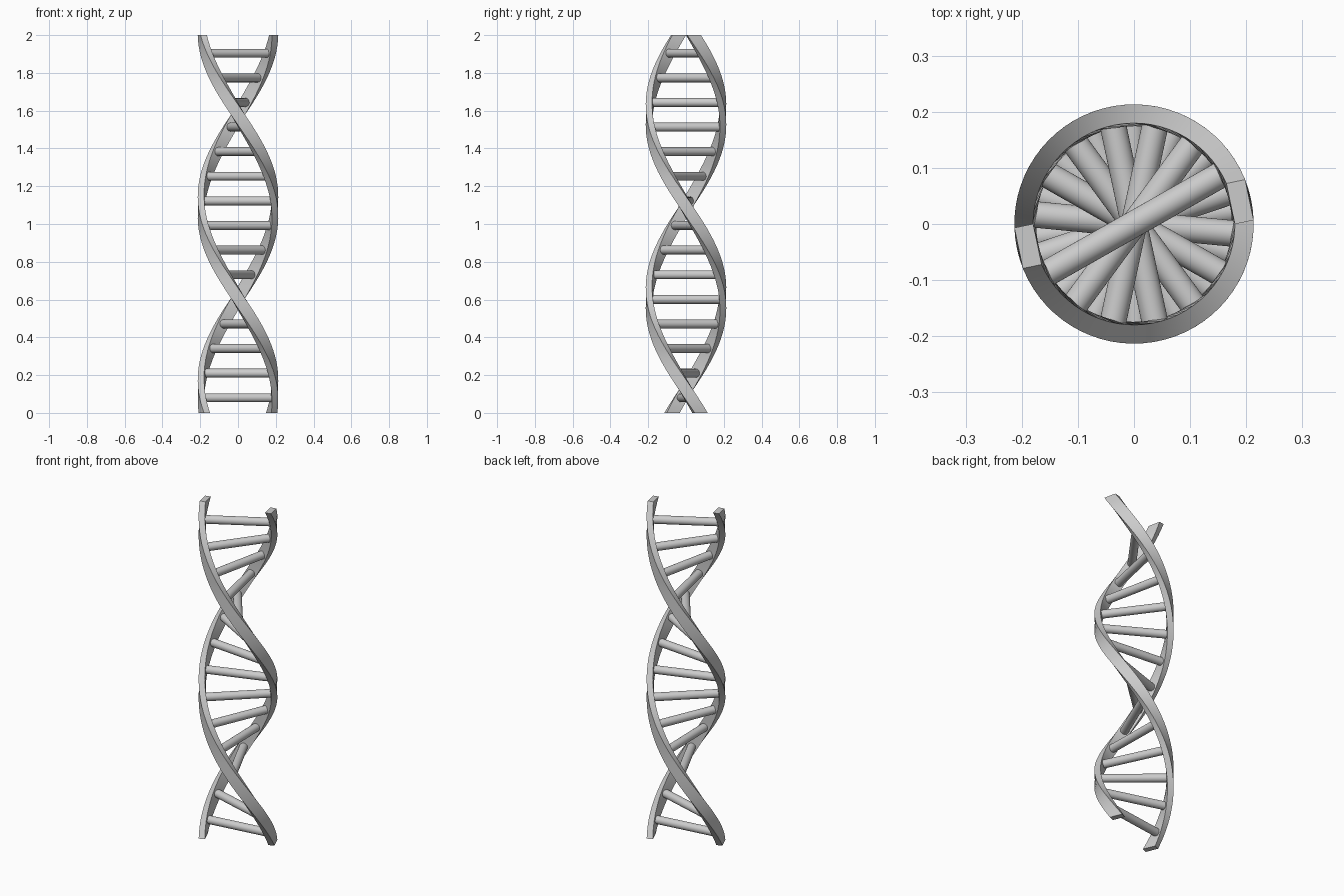
import bpy, bmesh
from math import cos, sin, radians
from mathutils import Vector, Matrix

if "Cube" in bpy.data.objects:
    bpy.data.objects.remove(bpy.data.objects["Cube"])

HEIGHT = 2.0
START, TWIST = 22.6, -185.4          # degrees at z = 0, degrees per unit of height
R_IN, R_OUT, HALF_W = 0.176, 0.210, 0.037
STEPS = 72


def angle_at(z):
    return radians(START + TWIST * z)


def finish(bm, name):
    bmesh.ops.recalc_face_normals(bm, faces=bm.faces)
    mesh = bpy.data.meshes.new(name)
    bm.to_mesh(mesh)
    bm.free()
    obj = bpy.data.objects.new(name, mesh)
    bpy.context.collection.objects.link(obj)
    bpy.ops.object.select_all(action='DESELECT')
    obj.select_set(True)
    bpy.context.view_layer.objects.active = obj
    bpy.ops.object.shade_smooth_by_angle(angle=radians(35))
    return obj


# Helical rail: flat rectangular section swept upward while turning
def strand(name, offset):
    bm = bmesh.new()
    section = [(R_IN, -HALF_W), (R_OUT, -HALF_W), (R_OUT, HALF_W), (R_IN, HALF_W)]
    rings = []
    for i in range(STEPS + 1):
        z = HEIGHT * i / STEPS
        turn = Matrix.Rotation(angle_at(z) + offset, 3, 'Z')
        rings.append([bm.verts.new(turn @ Vector((x, y, z))) for x, y in section])
    for a, b in zip(rings, rings[1:]):
        for k in range(4):
            n = (k + 1) % 4
            bm.faces.new((a[k], a[n], b[n], b[k]))
    bm.faces.new(rings[0])
    bm.faces.new(rings[-1])
    return finish(bm, name)


# Round rung spanning between the two rails
def rung(name, z):
    bm = bmesh.new()
    place = (Matrix.Translation((0, 0, z)) @ Matrix.Rotation(angle_at(z), 4, 'Z')
             @ Matrix.Rotation(radians(90), 4, 'Y'))
    bmesh.ops.create_cone(bm, cap_ends=True, segments=32, radius1=0.0235,
                          radius2=0.0235, depth=0.364, matrix=place)
    return finish(bm, name)


strand("strand_a", 0)
strand("strand_b", radians(180))
for i in range(15):
    rung(f"rung_{i + 1}", 0.08 + 0.1303 * i)
